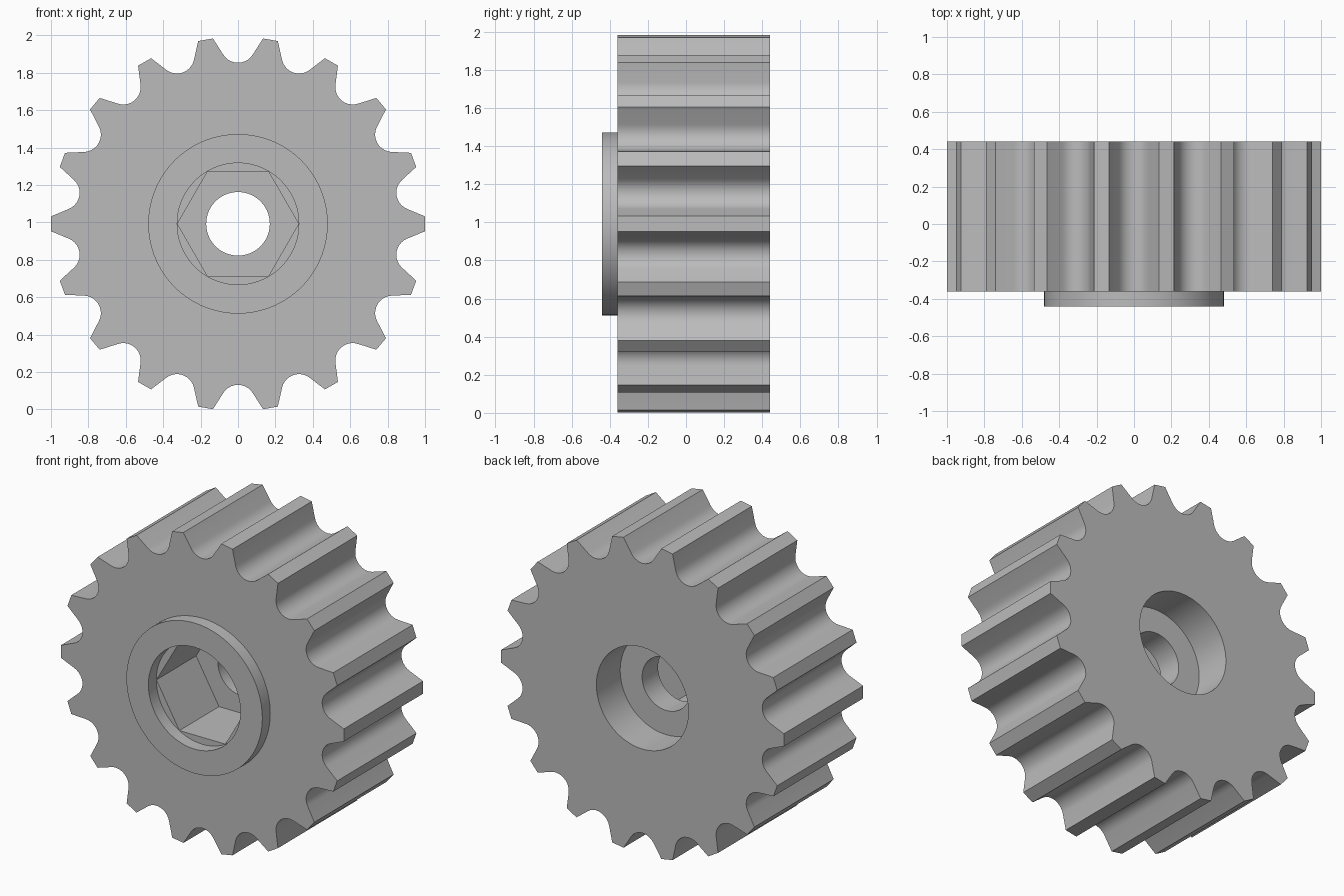
import bpy, bmesh
from math import sin, cos, pi, radians

if "Cube" in bpy.data.objects:
    bpy.data.objects.remove(bpy.data.objects["Cube"])

TEETH = 18
AXIS_Z = 0.992

steel = bpy.data.materials.new("plain grey")
steel.use_nodes = True
GREY = (0.5, 0.5, 0.5, 1)
steel.diffuse_color = GREY
steel.node_tree.nodes["Principled BSDF"].inputs["Base Color"].default_value = GREY


def circle(radius, sides=72):
    return [(radius * cos(2 * pi * i / sides), radius * sin(2 * pi * i / sides))
            for i in range(sides)]


def toothed_outline():
    """Round valleys joined by straight flanks and flat tips."""
    seat_centre, seat_radius, sweep, steps = 0.954, 0.093, radians(58), 10
    valley = [(-0.134, 0.991)]
    for i in range(steps + 1):
        a = -sweep + 2 * sweep * i / steps
        valley.append((seat_radius * sin(a), seat_centre - seat_radius * cos(a)))
    valley.append((0.134, 0.991))
    points = []
    for k in range(TEETH):
        c, s = cos(2 * pi * k / TEETH), sin(2 * pi * k / TEETH)
        # clockwise order, matching the left to right valley
        points += [(x * c + z * s, z * c - x * s) for x, z in valley]
    return points


def build(name, walls, caps):
    """walls: (outline, y0, y1); caps: pairs of (wall, end) bounding a flat face."""
    bm = bmesh.new()
    rings = []
    for outline, y0, y1 in walls:
        ends = []
        for y in (y0, y1):
            vs = [bm.verts.new((x, y, z + AXIS_Z)) for x, z in outline]
            edges = [bm.edges.new((v, vs[i - 1])) for i, v in enumerate(vs)]
            ends.append((vs, edges))
        a, b = ends[0][0], ends[1][0]
        for i in range(len(a)):
            bm.faces.new((a[i - 1], a[i], b[i], b[i - 1]))
        rings.append(ends)
    for first, second in caps:
        edges = rings[first[0]][first[1]][1] + rings[second[0]][second[1]][1]
        bmesh.ops.triangle_fill(bm, edges=edges, use_beauty=True, normal=(0, 1, 0))
    bmesh.ops.recalc_face_normals(bm, faces=bm.faces[:])
    mesh = bpy.data.meshes.new(name)
    bm.to_mesh(mesh)
    bm.free()
    mesh.materials.append(steel)
    obj = bpy.data.objects.new(name, mesh)
    bpy.context.collection.objects.link(obj)
    bpy.ops.object.select_all(action='DESELECT')
    obj.select_set(True)
    bpy.context.view_layer.objects.active = obj
    bpy.ops.object.shade_smooth_by_angle(angle=radians(30))
    return obj


# Toothed body: hexagonal socket in front, through hole, round counterbore behind
OUTER, SOCKET, BORE, COUNTERBORE = range(4)
FRONT, BACK = 0, 1
build("toothed_body",
      [(toothed_outline(), -0.36, 0.44),
       (circle(0.324, 6), -0.36, 0.04),
       (circle(0.17), 0.04, 0.2),
       (circle(0.325), 0.2, 0.44)],
      [((OUTER, FRONT), (SOCKET, FRONT)),
       ((SOCKET, BACK), (BORE, FRONT)),
       ((BORE, BACK), (COUNTERBORE, FRONT)),
       ((COUNTERBORE, BACK), (OUTER, BACK))])

# Raised ring around the socket
build("hub_ring",
      [(circle(0.48), -0.44, -0.36), (circle(0.325), -0.44, -0.36)],
      [((0, FRONT), (1, FRONT)), ((0, BACK), (1, BACK))])
